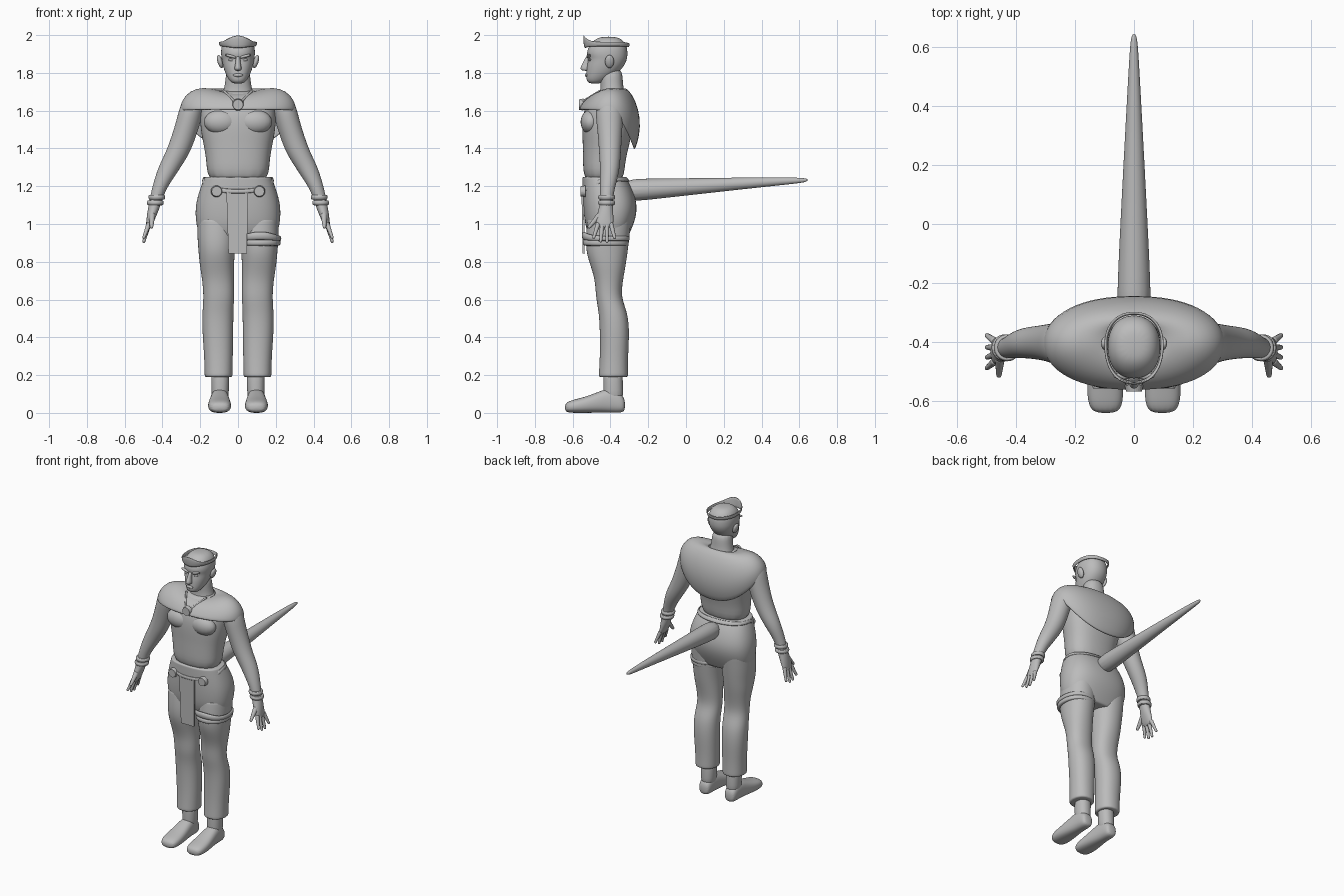
import bpy, bmesh, math
from mathutils import Matrix, Vector

cube = bpy.data.objects.get("Cube")
if cube:
    bpy.data.objects.remove(cube, do_unlink=True)

grey = bpy.data.materials.new("plain_grey")
grey.use_nodes = True
COLOUR = (0.5, 0.5, 0.5, 1)
grey.diffuse_color = COLOUR
grey.node_tree.nodes["Principled BSDF"].inputs["Base Color"].default_value = COLOUR

SIDES = 16
SHRINK = (4 + 2 * math.cos(math.tau / SIDES)) / 6  # subdivision pulls rings inward


def finish(name, bm, mirror=False, subdivide=2, thickness=0, smooth=True):
    bmesh.ops.recalc_face_normals(bm, faces=bm.faces)
    mesh = bpy.data.meshes.new(name)
    bm.to_mesh(mesh)
    bm.free()
    mesh.materials.append(grey)
    for face in mesh.polygons:
        face.use_smooth = smooth
    obj = bpy.data.objects.new(name, mesh)
    bpy.context.collection.objects.link(obj)
    if mirror:
        obj.modifiers.new("mirror", "MIRROR").use_mirror_merge = False
    if thickness:
        solid = obj.modifiers.new("thickness", "SOLIDIFY")
        solid.thickness, solid.offset = thickness, 0
    if subdivide:
        obj.modifiers.new("smooth", "SUBSURF").levels = subdivide
        obj.modifiers["smooth"].render_levels = subdivide
    return obj


def power(value, exponent):
    return math.copysign(abs(value) ** exponent, value)


def bridge(bm, rings):
    for low, high in zip(rings, rings[1:]):
        for i in range(len(low)):
            j = (i + 1) % len(low)
            bm.faces.new((low[i], low[j], high[j], high[i]))


def loft(name, sections, squareness=2.2, axis="z", crisp=False, **options):
    """Sections: position along the axis, x centre, x radius, then near and far
    edge (y edges for a z axis, z edges for a y axis)."""
    if crisp:
        ends = [[a + (b - a) * 0.06 for a, b in zip(sections[i], sections[k])]
                for i, k in ((0, 1), (-1, -2))]
        sections = [sections[0], ends[0], *sections[1:-1], ends[1], sections[-1]]
    bm, rings = bmesh.new(), []
    for along, cx, rx, near, far in sections:
        ring = []
        for i in range(SIDES):
            a = math.tau * i / SIDES
            x = cx + rx / SHRINK * power(math.cos(a), 2 / squareness)
            v = (near + far) / 2 + (far - near) / 2 / SHRINK * power(math.sin(a), 2 / squareness)
            ring.append(bm.verts.new((x, v, along) if axis == "z" else (x, along, v)))
        rings.append(ring)
    bridge(bm, rings)
    bm.faces.new(rings[0])
    bm.faces.new(rings[-1])
    return finish(name, bm, **options)


def wrap(name, rows, cx, cy, sharp=1.5, sides=32, thickness=0.012):
    """Open cloth around the body. Rows: x radius, front y, back y,
    then height at the front, side and back."""
    bm, rings = bmesh.new(), []
    for rx, front, back, z_front, z_side, z_back in rows:
        ring = []
        for i in range(sides):
            a = math.tau * i / sides
            c = math.cos(a)
            end_y, end_z = (back, z_back) if c > 0 else (front, z_front)
            ring.append(bm.verts.new((cx + rx * power(math.sin(a), 0.9),
                                      cy + (end_y - cy) * abs(c) ** 0.9,
                                      z_side + (end_z - z_side) * abs(c) ** sharp)))
        rings.append(ring)
    bridge(bm, rings)
    return finish(name, bm, thickness=thickness, subdivide=1)


def blob(name, centre, radii, tilt=0, mirror=False):
    bm = bmesh.new()
    matrix = (Matrix.Translation(centre) @ Matrix.Rotation(tilt, 4, "Y")
              @ Matrix.Diagonal((*radii, 1)))
    bmesh.ops.create_uvsphere(bm, u_segments=20, v_segments=12, radius=1, matrix=matrix)
    return finish(name, bm, mirror, 0)


def rod(name, start, end, r1, r2, mirror=False):
    """Tapered rod with round ends."""
    bm = bmesh.new()
    start, end = Vector(start), Vector(end)
    way = end - start
    turn = way.to_track_quat("Z", "Y").to_matrix().to_4x4()
    bmesh.ops.create_cone(bm, segments=12, radius1=r1, radius2=r2, depth=way.length,
                          matrix=Matrix.Translation((start + end) / 2) @ turn)
    for point, r in ((start, r1), (end, r2)):
        bmesh.ops.create_uvsphere(bm, u_segments=12, v_segments=8, radius=r,
                                  matrix=Matrix.Translation(point))
    return finish(name, bm, mirror, 0)


def disc(name, centre, radius, mirror=False):
    bm = bmesh.new()
    place = Matrix.Translation(centre) @ Matrix.Rotation(math.pi / 2, 4, "X")
    bmesh.ops.create_cone(bm, cap_ends=True, segments=24, radius1=radius, radius2=radius * 0.85,
                          depth=0.025, matrix=place)
    return finish(name, bm, mirror, 0, smooth=False)


# Torso, hips and neck
loft("torso", [(1.71, 0, .11, -.46, -.33), (1.67, 0, .18, -.50, -.29), (1.6, 0, .2, -.545, -.28),
               (1.5, 0, .198, -.55, -.285), (1.42, 0, .18, -.545, -.3),
               (1.33, 0, .165, -.545, -.325), (1.2, 0, .16, -.54, -.33)], 2.4)
loft("hips", [(1.25, 0, .175, -.547, -.325), (1.2, 0, .195, -.547, -.29),
              (1.12, 0, .22, -.545, -.262), (1.05, 0, .225, -.54, -.262),
              (.98, 0, .217, -.53, -.285), (.91, 0, .19, -.5, -.32)], 2.5, crisp=True)
loft("neck", [(1.65, 0, .1, -.47, -.3), (1.7, 0, .075, -.45, -.33), (1.76, 0, .066, -.455, -.335),
              (1.83, 0, .06, -.46, -.34)])
blob("chest_muscle", (.09, -.505, 1.54), (.09, .053, .065), mirror=True)

# Head and face
loft("head", [(1.742, 0, .03, -.515, -.45), (1.765, 0, .05, -.528, -.41),
              (1.8, 0, .068, -.527, -.36), (1.84, 0, .08, -.525, -.325),
              (1.875, 0, .086, -.515, -.312), (1.9, 0, .09, -.527, -.31),
              (1.94, 0, .088, -.515, -.312), (1.975, 0, .07, -.485, -.335),
              (1.992, 0, .035, -.45, -.37)])
loft("nose", [(1.89, 0, .012, -.53, -.5), (1.855, 0, .012, -.544, -.5),
              (1.825, 0, .02, -.563, -.5), (1.81, 0, .016, -.55, -.5)])
blob("brow", (.037, -.515, 1.888), (.034, .012, .008), -.25, True)
blob("eye", (.034, -.508, 1.868), (.018, .008, .007), -.15, True)
blob("lips", (0, -.527, 1.788), (.026, .009, .009))
blob("ear", (.095, -.405, 1.86), (.014, .024, .036), .3, True)

# Circlet rising to a point in front
wrap("circlet", [(.093, -.535, -.305, 1.93, 1.94, 1.935), (.097, -.54, -.302, 1.965, 1.955, 1.95),
                 (.098, -.542, -.3, 2.0, 1.965, 1.957)], 0, -.41, 5, thickness=.008)

# Shoulder cape with clasp and cords
wrap("shoulder_cape", [(.085, -.46, -.33, 1.69, 1.7, 1.715), (.19, -.5, -.31, 1.675, 1.722, 1.71),
                       (.255, -.53, -.27, 1.655, 1.7, 1.65), (.292, -.548, -.247, 1.63, 1.655, 1.56),
                       (.3, -.556, -.25, 1.618, 1.625, 1.47), (.305, -.56, -.275, 1.605, 1.6, 1.39)],
     0, -.40)
disc("clasp", (0, -.555, 1.632), .032)
rod("collar_cord", (.075, -.455, 1.705), (.02, -.545, 1.65), .006, .006, True)

# Arms, hands and bracelets
loft("arm", [(1.69, .22, .05, -.46, -.35), (1.62, .245, .064, -.48, -.335),
             (1.55, .26, .065, -.475, -.335), (1.46, .288, .064, -.465, -.34),
             (1.38, .318, .064, -.46, -.345), (1.31, .357, .06, -.455, -.35),
             (1.25, .388, .05, -.455, -.36), (1.18, .42, .037, -.455, -.38),
             (1.12, .437, .033, -.453, -.388), (1.06, .452, .028, -.467, -.385),
             (1.02, .464, .021, -.477, -.385), (.975, .476, .013, -.475, -.385)], 2, mirror=True)
for finger, (root, tip, low) in {"index_finger": (-.467, -.488, .93), "middle_finger": (-.443, -.452, .91),
                                 "ring_finger": (-.419, -.418, .908),
                                 "little_finger": (-.396, -.378, .928)}.items():
    rod(finger, (.474, root, .995), (.498, tip, low), .013, .008, True)
rod("thumb", (.455, -.458, 1.045), (.458, -.512, .985), .017, .009, True)
for z, x in ((1.142, .43), (1.112, .438)):
    loft("bracelet", [(z - .013, x, .04, -.46, -.38), (z, x, .047, -.468, -.372),
                      (z + .013, x, .04, -.46, -.38)], 2, mirror=True, crisp=True)

# Trousers and bare feet
loft("trouser_leg", [(1.03, .113, .1, -.52, -.29), (.93, .113, .102, -.53, -.3),
                     (.85, .113, .095, -.528, -.31), (.78, .112, .09, -.505, -.32),
                     (.7, .105, .083, -.48, -.335), (.61, .101, .08, -.477, -.345),
                     (.53, .107, .082, -.46, -.308), (.42, .107, .081, -.455, -.3),
                     (.3, .103, .075, -.455, -.308), (.188, .103, .073, -.462, -.307)],
     crisp=True, mirror=True)
loft("ankle", [(.25, .094, .05, -.44, -.335), (.14, .094, .046, -.435, -.335),
               (.05, .096, .045, -.44, -.33)], mirror=True)
loft("foot", [(-.322, .097, .03, .012, .07), (-.345, .097, .042, 0, .105), (-.4, .097, .045, .002, .135),
              (-.46, .097, .052, .002, .112), (-.54, .098, .061, 0, .082),
              (-.605, .097, .06, 0, .068), (-.643, .096, .042, .006, .05)], 2.5, "y", mirror=True)

# Belt, buckles and loincloth
wrap("belt", [(.182, -.553, -.318, 1.185, 1.25, 1.25), (.19, -.555, -.3, 1.16, 1.225, 1.225)],
     0, -.43, 1, thickness=.008)
disc("belt_buckle", (.113, -.545, 1.173), .031, True)
bm = bmesh.new()
bmesh.ops.create_cube(bm, size=1, matrix=Matrix.Translation((-.004, -.547, 1.01))
                      @ Matrix.Diagonal((.115, .012, .33, 1)))
for v in bm.verts:
    if v.co.z < 1:
        v.co.x = -.002 + (v.co.x + .004) * .85
        v.co.y += .005
finish("loincloth", bm, subdivide=0, smooth=False)

# Thigh band with a peaked cuff
loft("thigh_band", [(.882, .117, .1, -.535, -.31), (.89, .117, .108, -.547, -.303),
                    (.912, .117, .108, -.547, -.303), (.922, .117, .1, -.535, -.31)])
wrap("thigh_cuff", [(.105, -.54, -.305, .915, .91, .91), (.108, -.55, -.303, .94, .925, .925),
                    (.104, -.54, -.306, .96, .938, .935)], .117, -.425, 3)

# Tail
loft("tail", [(-.34, 0, .058, 1.115, 1.238), (-.2, 0, .056, 1.128, 1.24), (.1, 0, .041, 1.162, 1.243),
              (.4, 0, .025, 1.195, 1.247), (.58, 0, .015, 1.214, 1.246),
              (.625, 0, .011, 1.22, 1.243), (.645, 0, .005, 1.228, 1.238)], 2, "y")
